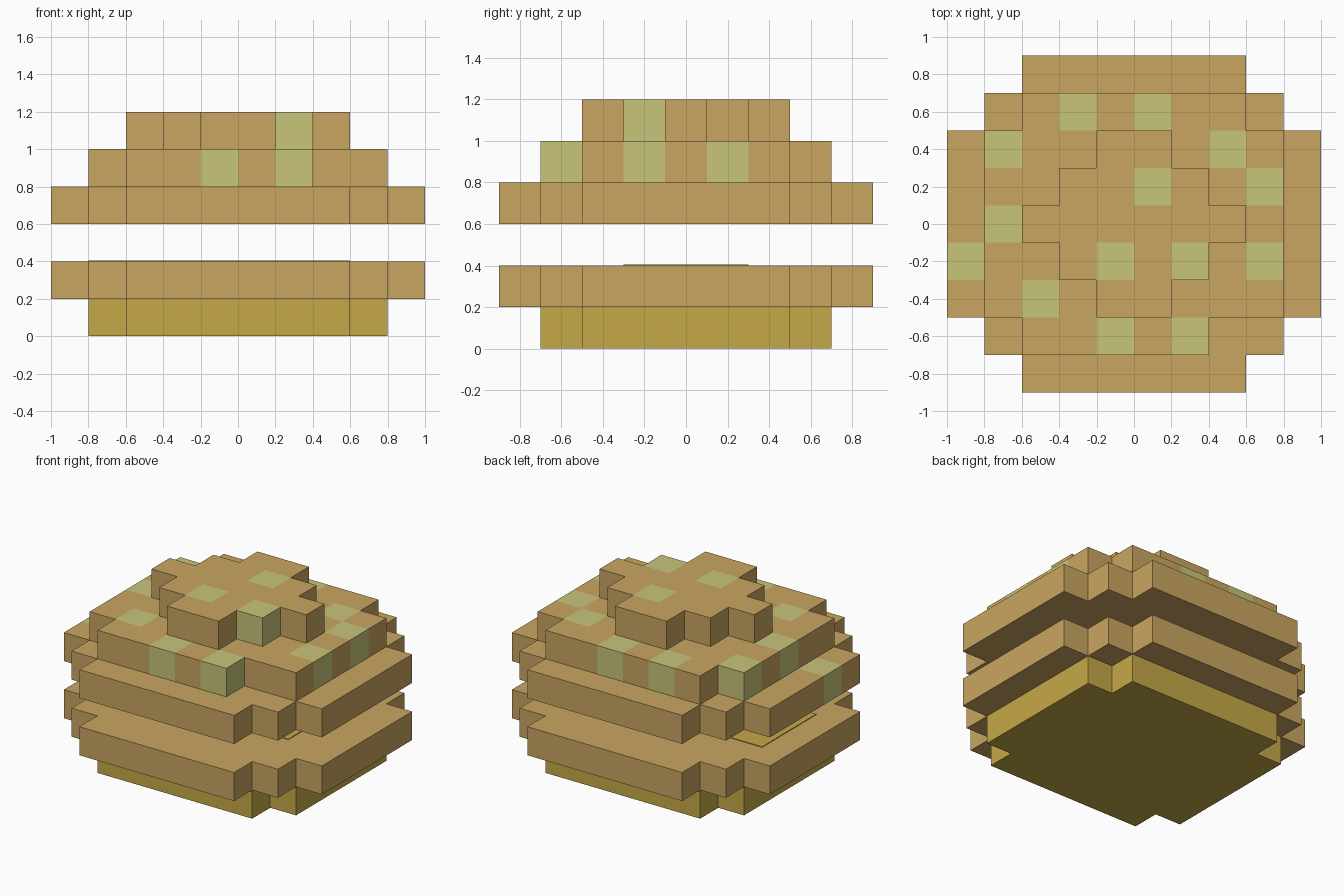
import bpy, bmesh
from mathutils import Vector

if "Cube" in bpy.data.objects:
    bpy.data.objects.remove(bpy.data.objects["Cube"])

CELL = 0.2


def material(name, rgb):
    lin = [(c / 255 / 12.92) if c / 255 <= 0.04045 else ((c / 255 + 0.055) / 1.055) ** 2.4 for c in rgb]
    m = bpy.data.materials.new(name)
    m.diffuse_color = (*lin, 1)
    m.use_nodes = True
    m.node_tree.nodes["Principled BSDF"].inputs["Base Color"].default_value = m.diffuse_color
    return m


MATS = [material("bun_tan", (201, 166, 97)),
        material("golden_yellow", (198, 169, 72)),
        material("seed_green", (200, 197, 122))]
TAN, YELLOW, SEED = range(3)


def footprint(steps, cut=None):
    """Cell centres inside a union of centred rectangles (half x, half y)."""
    cells = set()
    for i in range(10):
        for j in range(9):
            x, y = -0.9 + i * CELL, -0.8 + j * CELL
            if any(abs(x) < hx and abs(y) < hy for hx, hy in steps):
                cells.add((i, j))
    return cells - (cut or set())


def block_object(name, layers, seeds=()):
    """layers: {level: (cells, material)}; only exposed cell faces are built."""
    filled = {(i, j, k): (SEED if (i, j, k) in seeds else mat)
              for k, (cells, mat) in layers.items() for i, j in cells}
    bm = bmesh.new()
    for c, mat in filled.items():
        centre = Vector((-0.9 + c[0] * CELL, -0.8 + c[1] * CELL, 0.1 + c[2] * CELL))
        for axis in range(3):
            for sign in (1, -1):
                near = list(c)
                near[axis] += sign
                if tuple(near) in filled:
                    continue
                n, u, v = Vector(), Vector(), Vector()
                n[axis], u[(axis + 1) % 3], v[(axis + 2) % 3] = sign, sign, 1
                pts = [centre + (n + u * a + v * b) * CELL / 2
                       for a, b in ((-1, -1), (1, -1), (1, 1), (-1, 1))]
                bm.faces.new([bm.verts.new(p) for p in pts]).material_index = mat
    bmesh.ops.remove_doubles(bm, verts=bm.verts, dist=0.001)
    me = bpy.data.meshes.new(name)
    bm.to_mesh(me)
    bm.free()
    for m in MATS:
        me.materials.append(m)
    ob = bpy.data.objects.new(name, me)
    bpy.context.collection.objects.link(ob)
    return ob


wide = footprint([(0.6, 0.9), (0.8, 0.7), (1.0, 0.5)])
medium = footprint([(0.6, 0.7), (0.8, 0.5)])
crown = footprint([(0.2, 0.5), (0.4, 0.3), (0.6, 0.1)])

# Lower bun: yellow base under a wide tan slab
block_object("lower_bun", {0: (medium, YELLOW), 1: (wide, TAN)})

# Upper bun: three stepped layers, one front corner cell nibbled, with seed cells
seeds = {(0, 3, 3),
         (3, 7, 4), (5, 7, 4), (1, 6, 4), (7, 6, 4), (8, 5, 4), (1, 4, 4),
         (8, 3, 4), (2, 2, 4), (4, 1, 4), (6, 1, 4),
         (5, 5, 5), (4, 3, 5), (6, 3, 5)}
block_object("upper_bun", {3: (wide, TAN), 4: (medium - {(7, 1)}, TAN), 5: (crown, TAN)}, seeds)

# Yellow patch lying on the lower bun inside the gap
bpy.ops.mesh.primitive_cube_add(size=1, location=(-0.1, 0, 0.402))
patch = bpy.context.object
patch.name = "cheese_patch"
patch.scale = (1.4, 0.6, 0.006)
patch.data.materials.append(MATS[YELLOW])
